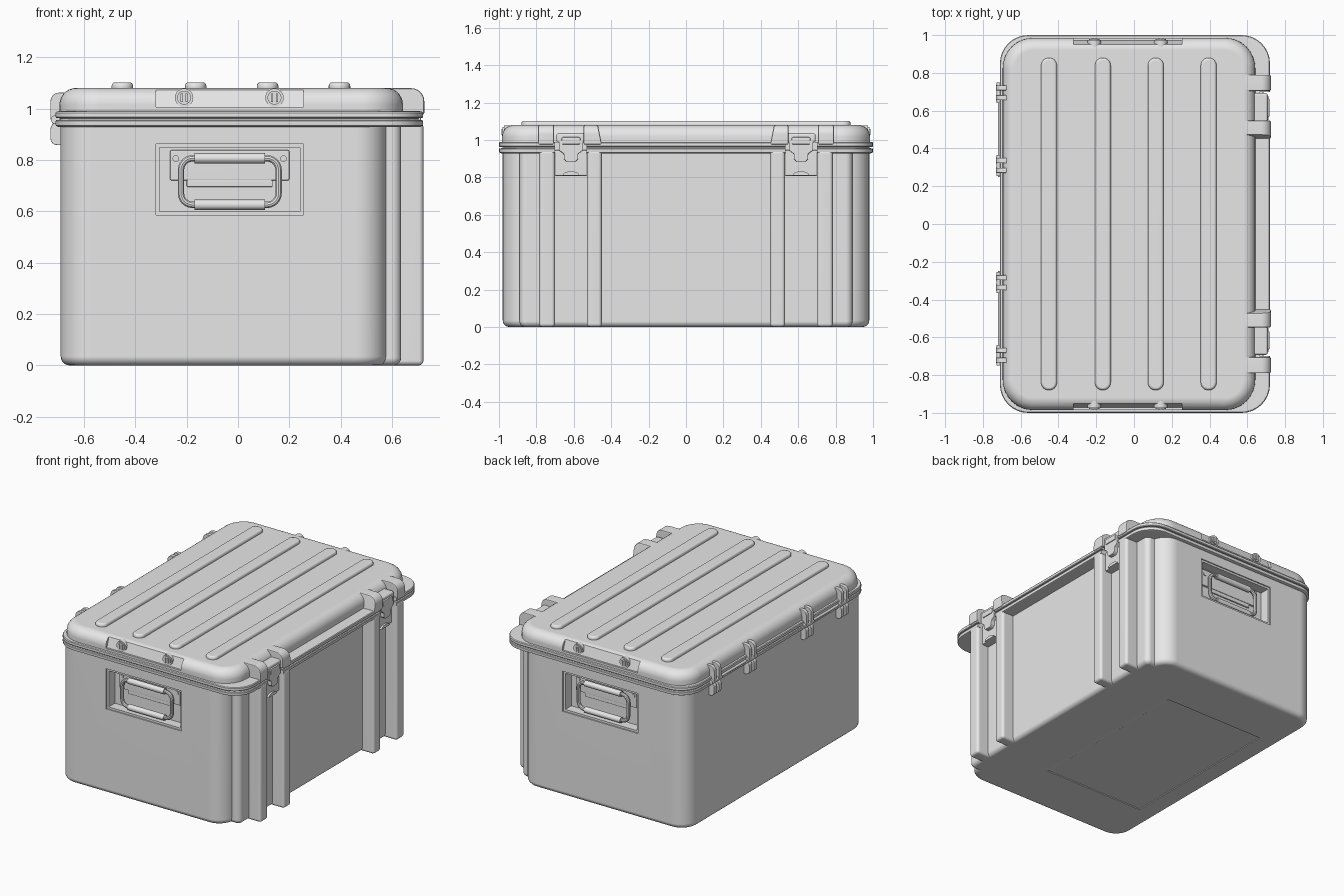
import bpy, bmesh, math

if "Cube" in bpy.data.objects:
    bpy.data.objects.remove(bpy.data.objects["Cube"])

grey = bpy.data.materials.new("plain_grey")
grey.diffuse_color = (0.8, 0.8, 0.8, 1)
grey.use_nodes = True
grey.node_tree.nodes["Principled BSDF"].inputs["Base Color"].default_value = grey.diffuse_color


def finish(name, bm):
    bmesh.ops.recalc_face_normals(bm, faces=bm.faces)
    me = bpy.data.meshes.new(name)
    bm.to_mesh(me)
    bm.free()
    me.materials.append(grey)
    ob = bpy.data.objects.new(name, me)
    bpy.context.collection.objects.link(ob)
    return ob


def bevel(bm, width, segs=3):
    edges = [e for e in bm.edges if len(e.link_faces) == 2 and e.calc_face_angle(0) > 0.6]
    bmesh.ops.bevel(bm, geom=edges, offset=width, segments=segs, affect='EDGES', profile=0.5)


def box(name, x, y, z, b=0.0, segs=3):
    bm = bmesh.new()
    bmesh.ops.create_cube(bm, size=1)
    for v in bm.verts:
        for i, r in enumerate((x, y, z)):
            v.co[i] = max(r) if v.co[i] > 0 else min(r)
    if b:
        bevel(bm, b, segs)
    return finish(name, bm)


def outline(a0, a1, b0, b1, r, n=8):
    """Rounded rectangle points."""
    pts = []
    for ca, cb, start in ((a1 - r, b1 - r, 0), (a0 + r, b1 - r, 90),
                          (a0 + r, b0 + r, 180), (a1 - r, b0 + r, 270)):
        for i in range(n + 1):
            t = math.radians(start + 90 * i / n)
            pts.append((ca + r * math.cos(t), cb + r * math.sin(t)))
    return pts


def stack(name, x, y, r, rings, n=8):
    """Rounded-rectangle rings given as (z, inset), joined into a solid."""
    bm = bmesh.new()
    loops = []
    for z, i in rings:
        pts = outline(x[0] + i, x[1] - i, y[0] + i, y[1] - i, max(r - i, 0.002), n)
        loops.append([bm.verts.new((a, b, z)) for a, b in pts])
    for lo, hi in zip(loops, loops[1:]):
        for k in range(len(lo)):
            m = (k + 1) % len(lo)
            bm.faces.new((lo[k], lo[m], hi[m], hi[k]))
    bm.faces.new(loops[0])
    bm.faces.new(loops[-1])
    return finish(name, bm)


def fillet(z, r, top, n=5):
    """Rings of a rounded top or bottom edge."""
    out = []
    for i in range(n + 1):
        t = math.pi / 2 * i / n
        out.append((z - r + r * math.sin(t), r - r * math.cos(t)) if top
                   else (z + r - r * math.cos(t), r - r * math.sin(t)))
    return out


def prism(name, axis, pts, lo, hi, b=0.0):
    """Profile in yz (axis x) or xz (axis y), extruded between lo and hi."""
    bm = bmesh.new()
    ends = []
    for t in (lo, hi):
        ends.append([bm.verts.new((t, p, q) if axis == 'x' else (p, t, q)) for p, q in pts])
    for k in range(len(pts)):
        m = (k + 1) % len(pts)
        bm.faces.new((ends[0][k], ends[0][m], ends[1][m], ends[1][k]))
    bm.faces.new(ends[0])
    bm.faces.new(ends[1])
    bmesh.ops.recalc_face_normals(bm, faces=bm.faces)
    if b:
        bevel(bm, b, 2)
    return finish(name, bm)


def disc(name, x, z, r, y0, y1, n=24):
    pts = [(x + r * math.cos(2 * math.pi * k / n), z + r * math.sin(2 * math.pi * k / n)) for k in range(n)]
    return prism(name, 'y', pts, y0, y1)


def cut(ob, cutter):
    m = ob.modifiers.new("cut", 'BOOLEAN')
    m.operation, m.object, m.solver = 'DIFFERENCE', cutter, 'EXACT'
    bpy.context.view_layer.objects.active = ob
    bpy.ops.object.modifier_apply(modifier=m.name)
    bpy.data.objects.remove(cutter)


# Main tub, with a stepped front wall
body = stack("body", (-0.69, 0.58), (-0.98, 0.98), 0.12,
             fillet(0, 0.035, False) + [(0.95, 0)])
core = stack("front_wall", (0.2, 0.635), (-0.89, 0.89), 0.035,
             fillet(0, 0.03, False) + [(0.95, 0)], 5)

# Double-banded rim and the lid with a rounded top edge
rim = stack("rim", (-0.71, 0.72), (-1, 1), 0.15,
            [(0.928, 0.012), (0.933, 0.002), (0.937, 0), (0.951, 0), (0.955, 0.003), (0.956, 0.018),
             (0.962, 0.018), (0.963, 0.003), (0.967, 0), (0.983, 0), (0.988, 0.004), (0.990, 0.014)])
lid = stack("lid", (-0.695, 0.642), (-0.985, 0.985), 0.16,
            [(0.985, 0), (0.99, 0)] + fillet(1.08, 0.065, True, 7))

# Shallow recess underneath
cut(body, box("cutter", (-0.55, 0.52), (-0.6, 0.6), (-0.1, 0.006)))

# Raised strips along the lid
for x in (-0.45, -0.165, 0.115, 0.395):
    stack("lid_strip", (x - 0.042, x + 0.042), (-0.88, 0.88), 0.041,
          [(1.07, 0), (1.083, 0)] + fillet(1.102, 0.014, True, 3), 6)

for s in (-1, 1):
    # Handle pocket cut into each end, with a narrow stepped frame
    cut(body, box("cutter", (-0.32, 0.255), (s * 0.972, s * 1.1), (0.585, 0.862)))
    cut(body, box("cutter", (-0.306, 0.241), (s * 0.905, s * 1.1), (0.599, 0.848)))
    # Hinge plate of the handle, lower spring plate and screws
    box("handle_plate", (-0.265, 0.2), (s * 0.895, s * 0.918), (0.72, 0.838), 0.006, 2)
    box("spring_plate", (-0.2, 0.135), (s * 0.895, s * 0.914), (0.695, 0.725), 0.004, 2)
    for x in (-0.242, 0.177):
        disc("handle_screw", x, 0.805, 0.013, s * 0.91, s * 0.924, 12)
    # Bent handle with two grips
    cu = bpy.data.curves.new("handle", 'CURVE')
    cu.dimensions, cu.bevel_depth, cu.bevel_resolution = '3D', 0.013, 3
    sp = cu.splines.new('POLY')
    pts = outline(-0.222, 0.158, 0.625, 0.806, 0.045, 6)
    sp.points.add(len(pts) - 1)
    for p, (a, b) in zip(sp.points, pts):
        p.co = (a, s * 0.946, b, 1)
    sp.use_cyclic_u = True
    cu.materials.append(grey)
    handle = bpy.data.objects.new("handle", cu)
    bpy.context.collection.objects.link(handle)
    bpy.ops.object.select_all(action='DESELECT')
    handle.select_set(True)
    bpy.context.view_layer.objects.active = handle
    bpy.ops.object.convert(target='MESH')
    for z in (0.625, 0.806):
        prism("handle_grip", 'x',
              [(s * 0.946 + 0.02 * math.cos(k * math.pi / 8), z + 0.02 * math.sin(k * math.pi / 8))
               for k in range(16)], -0.17, 0.105)

    # Flat notch in the lid edge holding two round valves
    cut(lid, prism("cutter", 'x', [(s * 1.1, 1.005), (s * 0.972, 1.005), (s * 0.942, 1.1), (s * 1.1, 1.1)],
                   -0.32, 0.255))
    for x in (-0.21, 0.142):
        disc("valve_ring", x, 1.042, 0.036, s * 0.93, s * 0.974)
        disc("valve_face", x, 1.042, 0.027, s * 0.93, s * 0.980)
        for dx in (-0.009, 0.009):
            box("valve_bar", (x + dx - 0.004, x + dx + 0.004), (s * 0.93, s * 0.986), (1.026, 1.058))

    # Tall front ribs
    for y0, y1 in ((0.45, 0.53), (0.70, 0.785)):
        box("front_rib", (0.55, 0.722), (s * y0, s * y1), (0, 0.945), 0.018)
    # Guards above the rim; the inner one leans away from the middle
    for y0, y1, lean in ((0.45, 0.548, 0.02), (0.705, 0.79, 0)):
        arc = [(0.675 + 0.05 * math.cos(math.radians(t)), 1.029 + 0.05 * math.sin(math.radians(t)))
               for t in range(0, 91, 15)]
        guard = prism("latch_guard", 'y', [(0.56, 0.975), (0.725, 0.975)] + arc + [(0.56, 1.079)],
                      s * y0, s * y1, 0.008)
        for v in guard.data.vertices:
            if abs(v.co.y) < (y0 + y1) / 2:
                v.co.y += s * lean * max(0, (v.co.z - 0.975) / 0.1)

    # Latch: rim gap, base, hook plate and top clip
    cut(rim, box("cutter", (0.665, 0.8), (s * 0.532, s * 0.70), (0.9, 1.1)))
    c = s * 0.615
    box("latch_base", (0.6, 0.685), (s * 0.525, s * 0.705), (0.808, 0.945), 0.008, 2)
    half = [(0.065, 1.0), (0.065, 0.945), (0.038, 0.925), (0.038, 0.897), (0.022, 0.882)]
    prism("latch_hook", 'x', [(c + a, b) for a, b in half] + [(c - a, b) for a, b in reversed(half)],
          0.63, 0.712, 0.004)
    prism("latch_foot", 'x', [(c + 0.045 * math.cos(math.radians(t)), 0.81 + 0.022 * math.sin(math.radians(t)))
                              for t in range(0, 181, 20)], 0.63, 0.697)
    box("latch_clip", (0.6, 0.708), (c - 0.078, c + 0.078), (0.985, 1.036), 0.012)
    box("latch_clip_pad", (0.62, 0.718), (c - 0.05, c + 0.05), (0.975, 1.015), 0.008, 2)

    # Rear hinges: paired straps over a pin
    for y in (0.31, 0.695):
        for d in (-0.026, 0.026):
            prism("hinge_strap", 'y', outline(-0.73, -0.66, 0.858, 0.945, 0.025, 4),
                  s * y + d - 0.016, s * y + d + 0.016, 0.003)
            prism("hinge_strap", 'y', outline(-0.73, -0.64, 0.93, 1.062, 0.035, 5),
                  s * y + d - 0.013, s * y + d + 0.013, 0.003)
        disc("hinge_knuckle", -0.711, 0.957, 0.017, s * y - 0.055, s * y + 0.055, 16)
    disc("hinge_pin", -0.711, 0.957, 0.009, s * 0.25, s * 0.75, 12)

# Smooth shading with clean flats
for ob in bpy.context.scene.objects:
    bpy.ops.object.select_all(action='DESELECT')
    ob.select_set(True)
    bpy.context.view_layer.objects.active = ob
    bpy.ops.object.shade_smooth_by_angle(angle=math.radians(32))
    wn = ob.modifiers.new("clean_normals", 'WEIGHTED_NORMAL')
    wn.keep_sharp = True
